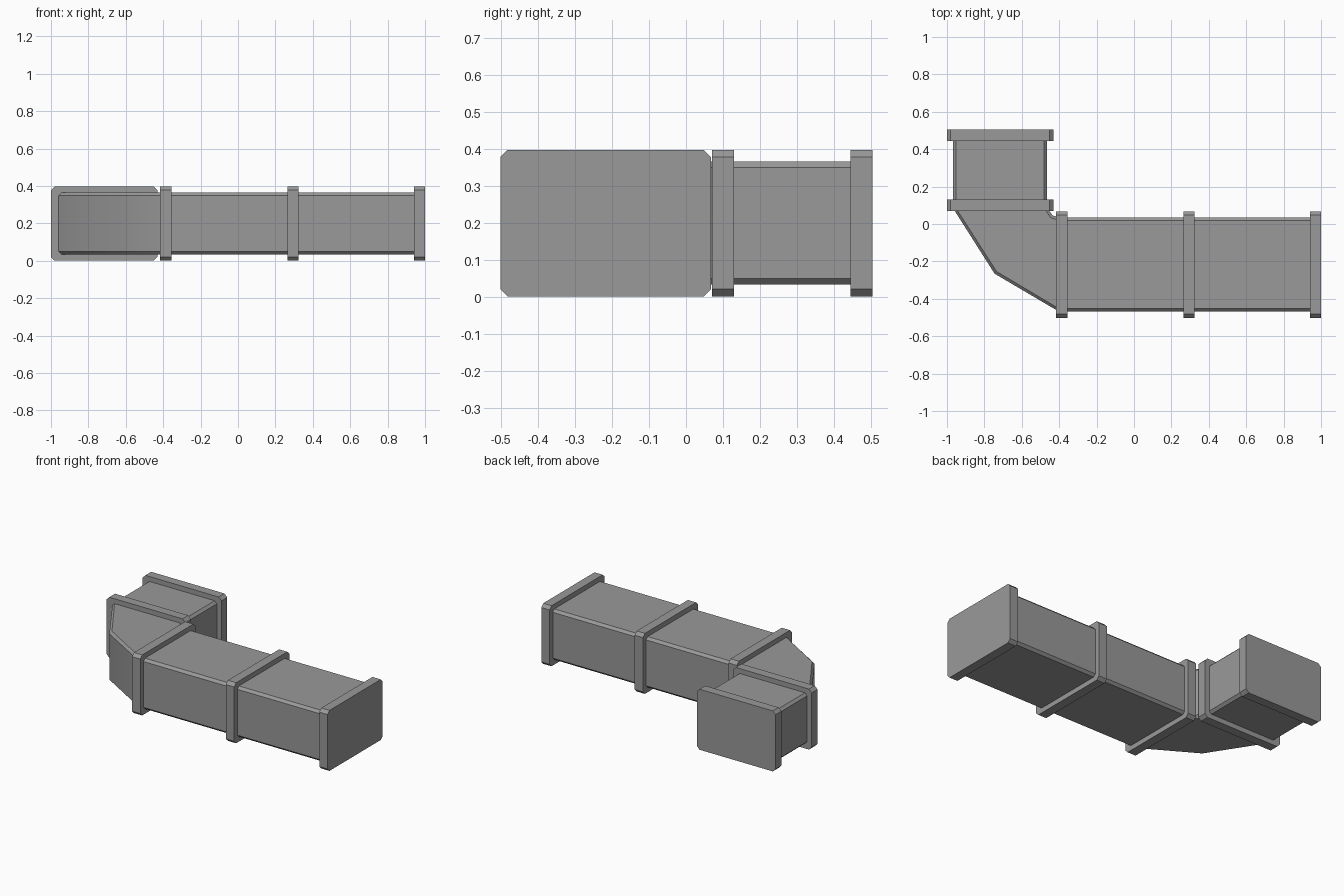
import bpy, bmesh
from mathutils import Vector

cube = bpy.data.objects.get("Cube")
if cube:
    bpy.data.objects.remove(cube, do_unlink=True)

# Single metal colour
metal = bpy.data.materials.new("duct_grey")
metal.use_nodes = True
grey = (0.32, 0.32, 0.32, 1)
metal.diffuse_color = grey
metal.node_tree.nodes["Principled BSDF"].inputs["Base Color"].default_value = grey

MID_Z = 0.199          # height of the duct axis
AXIS_Y = -0.217        # axis of the long run
AXIS_X = -0.716        # axis of the short run
BODY = (0.252, 0.166, 0.016)     # half width, half height, chamfer
FLANGE = (0.285, 0.198, 0.02)


def loft(name, stations, profile):
    """Skin chamfered rectangles; a station is (centre, sideways direction, half width)."""
    half_w, half_h, c = profile
    bm = bmesh.new()
    rings = []
    for (x, y), side, width in stations:
        w = width or half_w
        side = Vector((*side, 0)).normalized()
        outline = [(w, half_h - c), (w - c, half_h), (c - w, half_h), (-w, half_h - c),
                   (-w, c - half_h), (c - w, -half_h), (w - c, -half_h), (w, c - half_h)]
        rings.append([bm.verts.new(Vector((x, y, MID_Z + v)) + side * u) for u, v in outline])
    for a, b in zip(rings, rings[1:]):
        for i in range(8):
            j = (i + 1) % 8
            bm.faces.new((a[i], a[j], b[j], b[i]))
    bm.faces.new(rings[0])
    bm.faces.new(rings[-1])
    bmesh.ops.recalc_face_normals(bm, faces=bm.faces)
    mesh = bpy.data.meshes.new(name)
    bm.to_mesh(mesh)
    bm.free()
    mesh.materials.append(metal)
    obj = bpy.data.objects.new(name, mesh)
    bpy.context.collection.objects.link(obj)
    return obj


def along_x(name, x0, x1, profile):
    return loft(name, [((x, AXIS_Y), (0, 1), None) for x in (x0, x1)], profile)


def along_y(name, y0, y1, profile):
    return loft(name, [((AXIS_X, y), (1, 0), None) for y in (y0, y1)], profile)


# Long run and its three flanges
along_x("long_duct", -0.39, 0.97, BODY)
for label, x in (("elbow", -0.416), ("middle", 0.264), ("end", 0.94)):
    along_x("long_duct_" + label + "_flange", x, x + 0.06, FLANGE)

# Short run and its two flanges
along_y("short_duct", 0.1, 0.48, BODY)
for label, y in (("elbow", 0.07), ("end", 0.444)):
    along_y("short_duct_" + label + "_flange", y, y + 0.06, FLANGE)

# Mitred elbow joining the runs
elbow = loft("elbow", [((AXIS_X, 0.085), (1, 0), None),
                       ((-0.59, -0.11), (1, 1), 0.22),
                       ((-0.4, AXIS_Y), (0, 1), None)], BODY)
bpy.ops.object.select_all(action="DESELECT")
elbow.select_set(True)
bpy.context.view_layer.objects.active = elbow
bpy.ops.object.shade_smooth_by_angle(angle=0.6)
